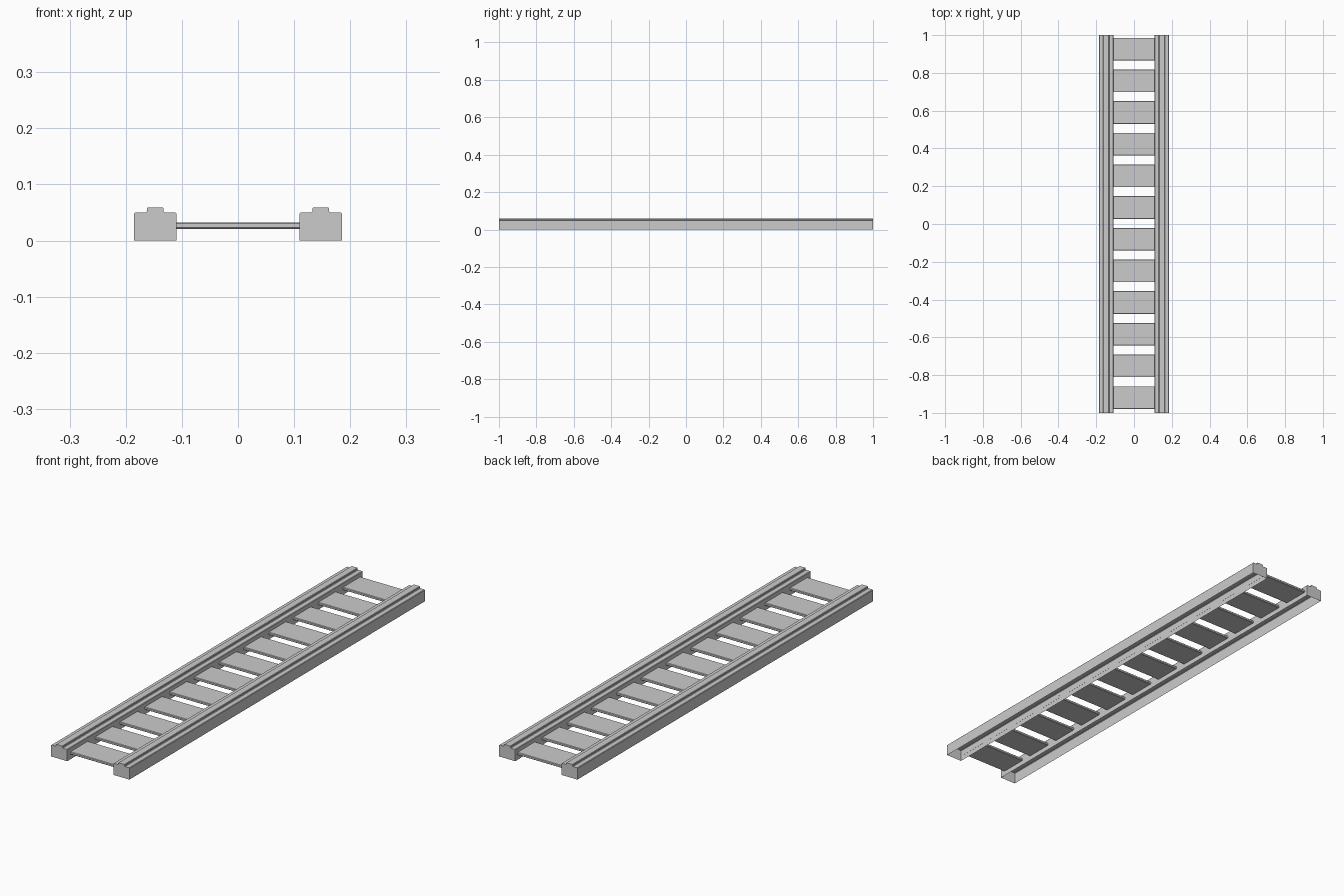
import bpy, bmesh

if "Cube" in bpy.data.objects:
    bpy.data.objects.remove(bpy.data.objects["Cube"])


def extrude_profile(name, pts, a, b, place, skip=(), caps=True):
    """Sweep a closed 2D outline between a and b; skip lists side faces left open."""
    bm = bmesh.new()
    ends = [[bm.verts.new(place(u, v, t)) for u, v in pts] for t in (a, b)]
    n = len(pts)
    for i in range(n):
        if i not in skip:
            j = (i + 1) % n
            bm.faces.new((ends[0][i], ends[0][j], ends[1][j], ends[1][i]))
    if caps:
        bm.faces.new(ends[0][::-1])
        bm.faces.new(ends[1])
    bmesh.ops.recalc_face_normals(bm, faces=bm.faces)
    # make sure the normals of the open shell point outwards
    bm.normal_update()
    top = max(bm.faces, key=lambda f: f.calc_center_median().z)
    if top.normal.z < 0:
        bmesh.ops.reverse_faces(bm, faces=bm.faces)
    mesh = bpy.data.meshes.new(name)
    bm.to_mesh(mesh)
    bm.free()
    obj = bpy.data.objects.new(name, mesh)
    bpy.context.collection.objects.link(obj)
    return obj


# Half outline of a side rail: bevelled shoulders and a raised ridge
half = [(0.038, 0.0), (0.038, 0.048), (0.036, 0.050), (0.017, 0.050),
        (0.015, 0.052), (0.015, 0.057), (0.0135, 0.0585)]
rail = half + [(-u, v) for u, v in reversed(half)]

# Side rails: hollow, closed at the ends, open underneath
for name, cx in (("left_rail", -0.1475), ("right_rail", 0.1475)):
    extrude_profile(name, rail, -1, 1, lambda u, v, t, c=cx: (c + u, t, v),
                    skip=(len(rail) - 1,))

# Rungs: flat slats with slightly chamfered long edges
w, z0, z1, c = 0.06, 0.021, 0.032, 0.002
slat = [(-w + c, z0), (w - c, z0), (w, z0 + c), (w, z1 - c),
        (w - c, z1), (-w + c, z1), (-w, z1 - c), (-w, z0 + c)]
for i in range(12):
    cy = -0.919 + i * 0.1677
    extrude_profile(f"rung_{i + 1}", slat, -0.110, 0.110,
                    lambda u, v, t, y=cy: (t, y + u, v))
